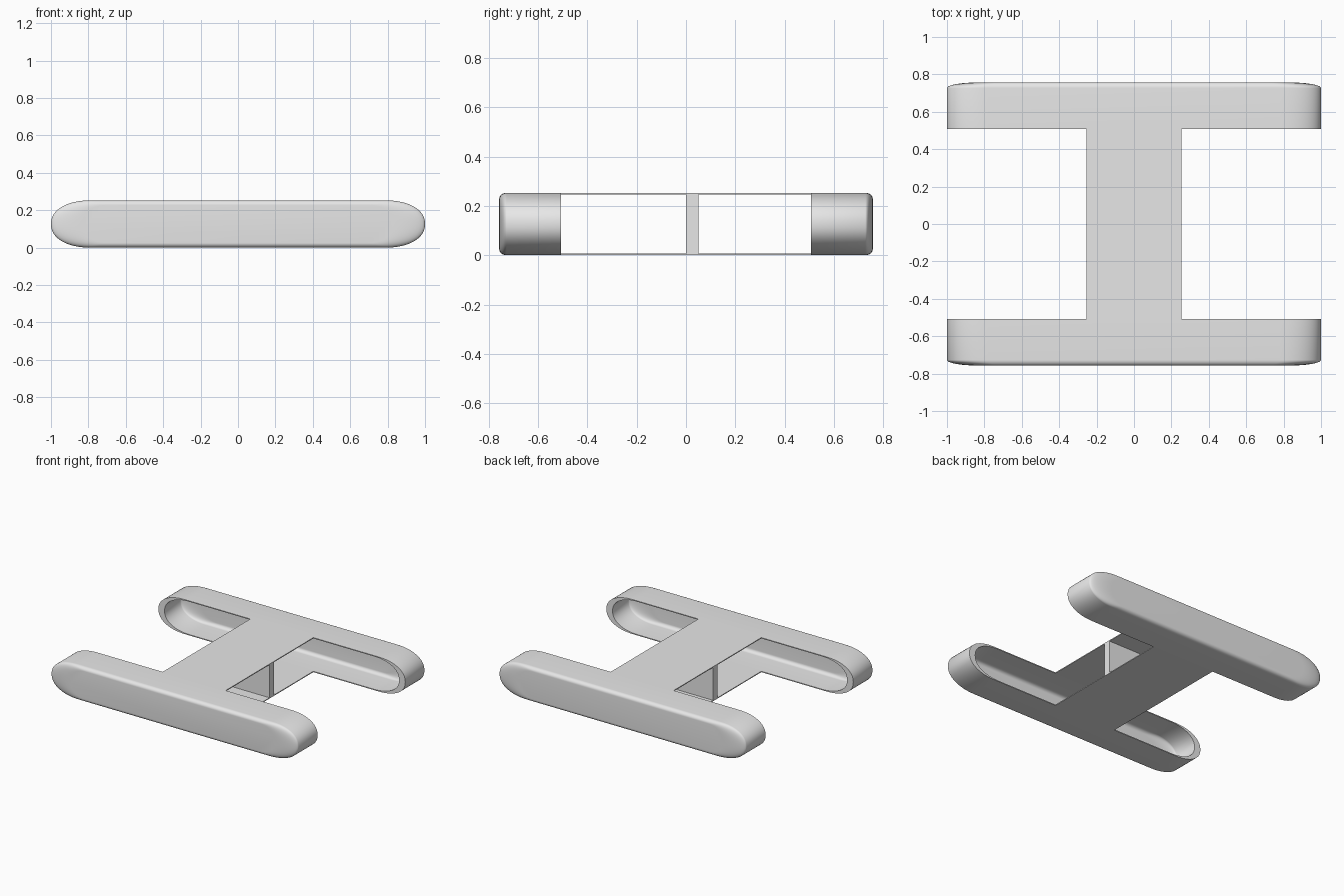
import bpy
import bmesh
import math

HALF_X, HALF_Y, HEIGHT = 1.0, 0.757, 0.253
MID = HEIGHT / 2
NECK_X, POD_Y = 0.255, 0.507

default = bpy.data.objects.get("Cube")
if default:
    bpy.data.objects.remove(default, do_unlink=True)

grey = bpy.data.materials.new("light grey")
grey.use_nodes = True
grey.diffuse_color = (0.8, 0.8, 0.8, 1)
grey.node_tree.nodes["Principled BSDF"].inputs["Base Color"].default_value = (0.8, 0.8, 0.8, 1)


def finish(bm, name):
    bmesh.ops.recalc_face_normals(bm, faces=bm.faces)
    mesh = bpy.data.meshes.new(name)
    bm.to_mesh(mesh)
    bm.free()
    mesh.materials.append(grey)
    obj = bpy.data.objects.new(name, mesh)
    bpy.context.collection.objects.link(obj)
    return obj


def box(name, x0, x1, y0, y1, z0, z1):
    bm = bmesh.new()
    bmesh.ops.create_cube(bm, size=1)
    for v in bm.verts:
        v.co.x = x0 + (v.co.x + 0.5) * (x1 - x0)
        v.co.y = y0 + (v.co.y + 0.5) * (y1 - y0)
        v.co.z = z0 + (v.co.z + 0.5) * (z1 - z0)
    return finish(bm, name)


def outline(half_x, half_z, corner_x, steps=16):
    """Closed slab outline with full-height rounded ends."""
    pts = []
    for quarter in range(4):
        sx = 1 if quarter in (0, 3) else -1
        sz = 1 if quarter in (0, 1) else -1
        for i in range(steps):
            a = math.pi / 2 * (quarter + i / steps)
            c, s = abs(math.cos(a)) ** 0.9, abs(math.sin(a)) ** 0.9
            pts.append((sx * (half_x - corner_x + corner_x * c), sz * half_z * s))
        if quarter in (0, 2):  # straight top and bottom edges
            pts.append((sx * (half_x - corner_x), sz * half_z))
    return pts


def rounded_slab(name, scale):
    """Loft the outline along y, softening both end caps."""
    steps = 8
    half = [(HALF_Y - 0.03 * (1 - math.sin(t)), 1 - math.cos(t))
            for t in (math.pi / 2 * i / steps for i in range(steps + 1))]
    sections = [(-y, k) for y, k in reversed(half)] + half
    bm = bmesh.new()
    rings = []
    for y, k in sections:
        pts = outline(HALF_X - 0.17 * k, MID - 0.025 * k, 0.22 - 0.08 * k)
        rings.append([bm.verts.new((x * scale, y * scale, MID + z * scale)) for x, z in pts])
    for a, b in zip(rings, rings[1:]):
        for i in range(len(a)):
            j = (i + 1) % len(a)
            bm.faces.new((a[i], a[j], b[j], b[i]))
    bm.faces.new(rings[0])
    bm.faces.new(rings[-1])
    return finish(bm, name)


def cut(target, cutter):
    cutter.hide_render = True
    mod = target.modifiers.new("cut", 'BOOLEAN')
    mod.operation = 'DIFFERENCE'
    mod.solver = 'EXACT'
    mod.object = cutter
    bpy.context.view_layer.objects.active = target
    bpy.ops.object.modifier_apply(modifier=mod.name)
    bpy.data.objects.remove(cutter, do_unlink=True)


# Hollow H-shaped shell: slab, inner cavity, then both side notches
shell = rounded_slab("hollow_shell", 1.0)
cut(shell, rounded_slab("cavity_cutter", 0.95))
for side in (-1, 1):
    xs = sorted((side * NECK_X, side * 1.2))
    cut(shell, box("notch_cutter", xs[0], xs[1], -POD_Y, POD_Y, -0.1, HEIGHT + 0.1))

bpy.ops.object.select_all(action='DESELECT')
shell.select_set(True)
bpy.context.view_layer.objects.active = shell
bpy.ops.object.shade_smooth_by_angle(angle=math.radians(35))

# Upright wall between the two plates of the neck
box("neck_partition", -NECK_X, NECK_X, 0.0, 0.05, 0.004, HEIGHT - 0.004)
